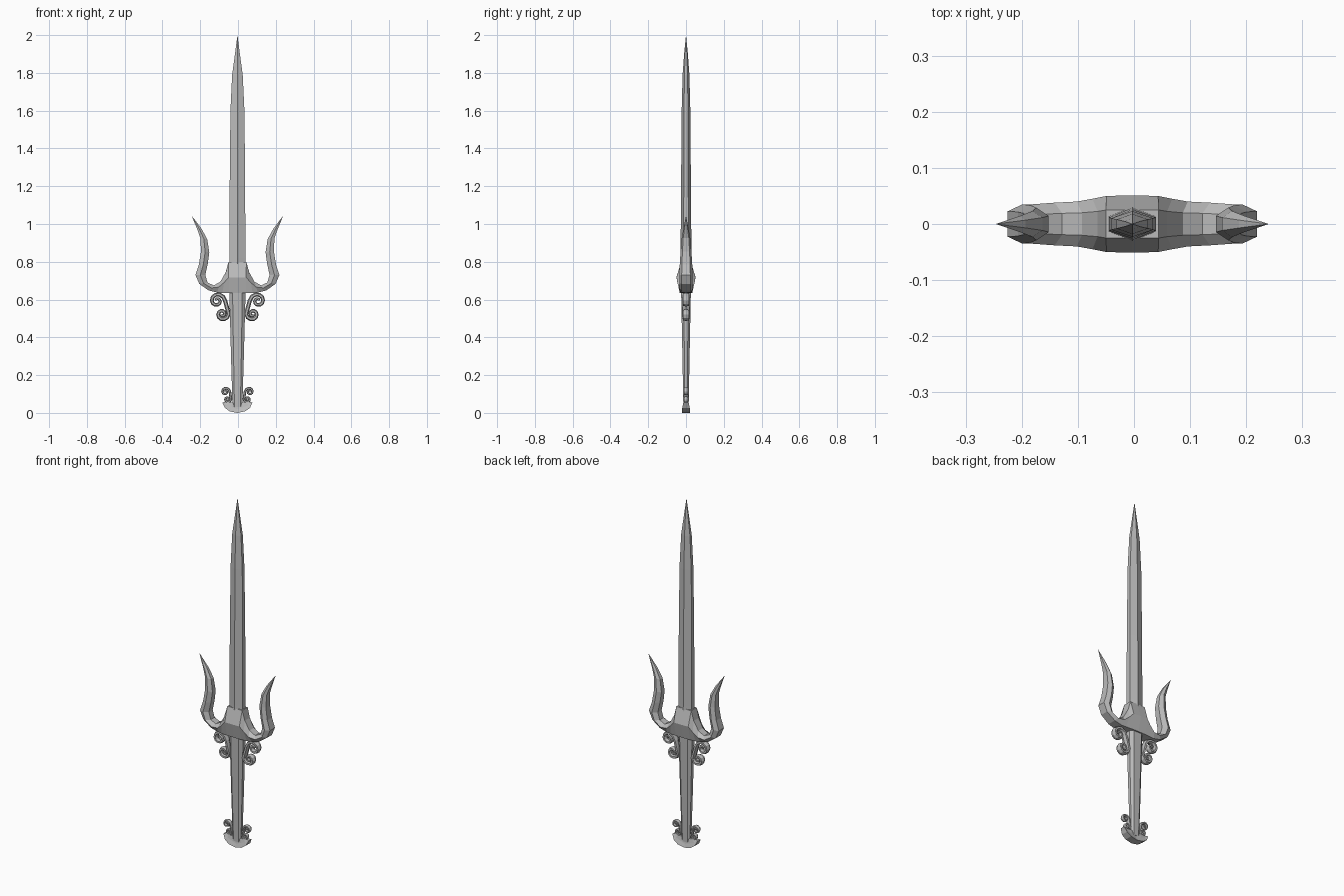
import bpy
import bmesh
from math import sin, cos, pi
from mathutils import Vector

cube = bpy.data.objects.get("Cube")
if cube:
    bpy.data.objects.remove(cube)

SHIFT = -0.003  # whole weapon sits slightly off the axis

steel = bpy.data.materials.new("grey steel")
steel.use_nodes = True
GREY = (0.5, 0.5, 0.5, 1)
steel.diffuse_color = GREY
steel.node_tree.nodes["Principled BSDF"].inputs["Base Color"].default_value = GREY


def loft(name, rings, caps=(True, True), mirror=False):
    """Skin a list of equal rings of points into one flat-shaded object."""
    bm = bmesh.new()
    rows = [[bm.verts.new(p) for p in ring] for ring in rings]
    n = len(rows[0])
    for a, b in zip(rows, rows[1:]):
        for i in range(n):
            j = (i + 1) % n
            bm.faces.new((a[i], a[j], b[j], b[i]))
    for row, cap in zip((rows[0], rows[-1]), caps):
        if cap:
            bm.faces.new(row)
    bmesh.ops.remove_doubles(bm, verts=bm.verts, dist=0.0004)
    bmesh.ops.recalc_face_normals(bm, faces=bm.faces)
    mesh = bpy.data.meshes.new(name)
    bm.to_mesh(mesh)
    bm.free()
    mesh.materials.append(steel)
    obj = bpy.data.objects.new(name, mesh)
    bpy.context.collection.objects.link(obj)
    obj.location.x = SHIFT
    if mirror:
        mod = obj.modifiers.new("mirror", 'MIRROR')
        mod.merge_threshold = 0.0005
    return obj


def ridged(inner, outer, t_in, t_mid, t_out):
    """Six-sided section between two (x, z) points with a ridge front and back."""
    mid = ((inner[0] + outer[0]) / 2, (inner[1] + outer[1]) / 2)
    pts = [(inner, -t_in), (mid, -t_mid), (outer, -t_out),
           (outer, t_out), (mid, t_mid), (inner, t_in)]
    return [(p[0], y, p[1]) for p, y in pts]


# Blade: (height, half width, half depth), ridge down the middle
blade = [(0.72, 0.042, 0.032), (0.82, 0.042, 0.029), (1.2, 0.041, 0.026),
         (1.6, 0.037, 0.023), (1.79, 0.028, 0.018), (1.9, 0.013, 0.010), (2.0, 0, 0)]
loft("blade", [ridged((-w, z), (w, z), d * 0.45, d, d * 0.45) for z, w, d in blade],
     (True, False))

# Grip: tapering eight-sided handle with a flat front
grip = [(0.03, 0.026, 0.014), (0.3, 0.034, 0.019), (0.6, 0.042, 0.025), (0.66, 0.042, 0.026)]
corner = [(1, 0.45), (0.6, 1), (-0.6, 1), (-1, 0.45),
          (-1, -0.45), (-0.6, -1), (0.6, -1), (1, -0.45)]
loft("grip", [[(w * a, d * b, z) for a, b in corner] for z, w, d in grip])

# Guard with curved side prongs: inner point, outer point, half depth
guard = [((0, 0.80), (0, 0.635), 0.051), ((0.047, 0.80), (0.045, 0.635), 0.050),
         ((0.062, 0.745), (0.08, 0.635), 0.045), ((0.09, 0.695), (0.108, 0.637), 0.040),
         ((0.125, 0.675), (0.152, 0.648), 0.038), ((0.158, 0.69), (0.202, 0.683), 0.035),
         ((0.17, 0.73), (0.222, 0.73), 0.035), ((0.157, 0.79), (0.204, 0.785), 0.033),
         ((0.149, 0.85), (0.193, 0.855), 0.029), ((0.160, 0.92), (0.196, 0.925), 0.023),
         ((0.19, 0.975), (0.212, 0.97), 0.014), ((0.243, 1.045), (0.243, 1.045), 0)]
loft("guard", [ridged(i, o, t * 0.5, t, t * 0.65) for i, o, t in guard],
     (False, False), mirror=True)

# Pommel: upturned crescent flaring toward its lower rim
pommel = [((0, 0.038), (0, 0), 0.022), ((0.027, 0.055), (0.04, 0.008), 0.022),
          ((0.048, 0.055), (0.066, 0.026), 0.020), ((0.066, 0.058), (0.08, 0.055), 0.014)]
loft("pommel", [ridged(i, o, t * 0.45, t * 0.65, t) for i, o, t in pommel],
     (False, True), mirror=True)


def spiral(cx, cz, r_out, r_in, way, turns=1.45, steps=15):
    """Points winding inward from the side nearest the grip."""
    pts = []
    for k in range(steps + 1):
        f = k / steps
        r = r_out + (r_in - r_out) * f ** 0.8
        a = pi + way * 2 * pi * turns * f
        pts.append(Vector((cx + r * cos(a), 0, cz + r * sin(a))))
    return pts


def scroll(name, upper, lower, thick, depth):
    """Two curls joined by a stem, swept with a six-sided section."""
    path = spiral(*upper, -1)[::-1] + spiral(*lower, 1)
    rings = []
    last = len(path) - 1
    for k, p in enumerate(path):
        tangent = (path[min(k + 1, last)] - path[max(k - 1, 0)]).normalized()
        normal = Vector((tangent.z, 0, -tangent.x))
        s = 0.6 + 0.4 * sin(pi * k / last)
        rings.append([p + normal * thick * s * cos(i * pi / 3)
                      + Vector((0, depth * s * sin(i * pi / 3), 0)) for i in range(6)])
    loft(name, rings, mirror=True)


# Curled ornaments below the guard and above the pommel
scroll("guard_scrolls", (0.108, 0.593, 0.043, 0.007), (0.08, 0.523, 0.034, 0.006), 0.011, 0.020)
scroll("pommel_scrolls", (0.064, 0.112, 0.024, 0.004), (0.052, 0.072, 0.018, 0.004), 0.007, 0.013)
